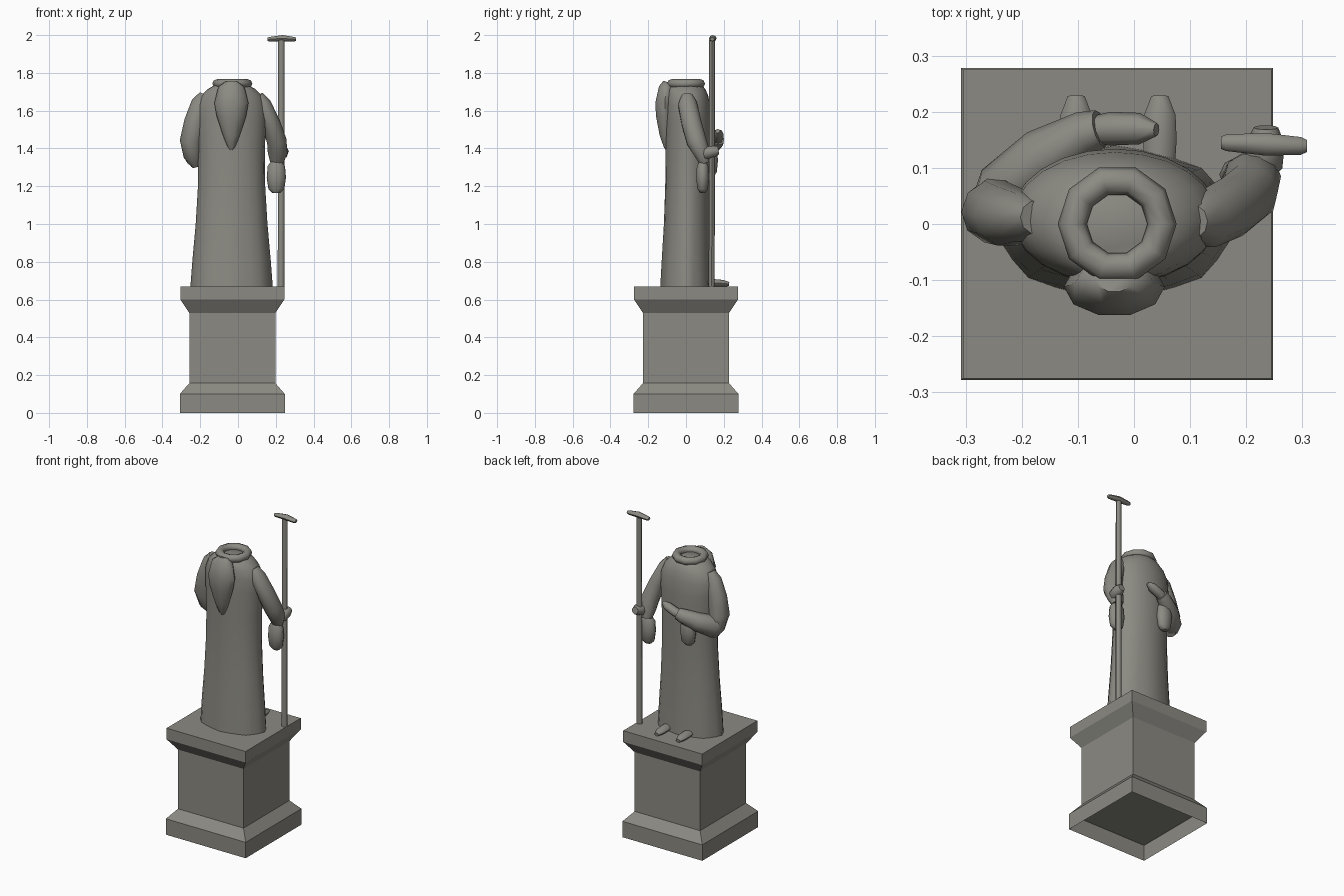
import bpy, bmesh, math
from mathutils import Vector

stone = bpy.data.materials.new("grey stone")
stone.diffuse_color = (0.26, 0.255, 0.225, 1)
CX = -0.03  # axis of plinth and figure


def finish(name, bm, smooth=50):
    bmesh.ops.recalc_face_normals(bm, faces=bm.faces)
    me = bpy.data.meshes.new(name)
    bm.to_mesh(me)
    bm.free()
    ob = bpy.data.objects.new(name, me)
    bpy.context.collection.objects.link(ob)
    me.materials.append(stone)
    if smooth:
        bpy.ops.object.select_all(action='DESELECT')
        ob.select_set(True)
        bpy.context.view_layer.objects.active = ob
        bpy.ops.object.shade_smooth_by_angle(angle=math.radians(smooth))
    return ob


def skin(bm, rings, caps=(True, True)):
    """Bridge rings of points into a closed surface."""
    vs = [[bm.verts.new(p) for p in ring] for ring in rings]
    n = len(vs[0])
    for a, b in zip(vs, vs[1:]):
        for i in range(n):
            j = (i + 1) % n
            bm.faces.new((a[i], a[j], b[j], b[i]))
    if caps[0]:
        bm.faces.new(vs[0][::-1])
    if caps[1]:
        bm.faces.new(vs[-1])
    return vs


def tube(name, pts, n=10, up=(0, 0, 1), smooth=50):
    """Tube along (x, y, z, radius across, radius along up)."""
    bm = bmesh.new()
    cs = [Vector(p[:3]) for p in pts]
    rings = []
    for k, p in enumerate(pts):
        t = (cs[min(k + 1, len(cs) - 1)] - cs[max(k - 1, 0)]).normalized()
        side = t.cross(Vector(up)).normalized()
        top = side.cross(t)
        rings.append([cs[k] + side * p[3] * math.cos(a) + top * p[4] * math.sin(a)
                      for a in (2 * math.pi * i / n for i in range(n))])
    skin(bm, rings)
    return finish(name, bm, smooth)


# Plinth: square moulded block, hollow under the foot
bm = bmesh.new()
profile = [(0.278, 0), (0.278, 0.1), (0.228, 0.157), (0.228, 0.53),
           (0.275, 0.6), (0.275, 0.67)]
vs = skin(bm, [[(CX + sx * h, sy * h, z) for sx, sy in ((-1, -1), (1, -1), (1, 1), (-1, 1))]
               for h, z in profile], (False, True))
finish("plinth", bm, 0)
bm = bmesh.new()
bm.faces.new([bm.verts.new((CX + sx * 0.277, sy * 0.277, 0.1))
              for sx, sy in ((-1, -1), (-1, 1), (1, 1), (1, -1))])
cap = finish("plinth_underside", bm, 0)
cap.data.flip_normals() if cap.data.polygons[0].normal.z > 0 else None

# Robe: (z, half width, half depth, centre y, fold depth)
bm = bmesh.new()
rings = []
for z, rx, ry, cy, fold in [(0.67, 0.218, 0.138, 0.002, 0.05), (0.8, 0.208, 0.132, 0.003, 0.035),
                            (1.0, 0.19, 0.123, 0.006, 0.02), (1.2, 0.178, 0.119, 0.009, 0.008),
                            (1.4, 0.176, 0.12, 0.012, 0), (1.55, 0.184, 0.121, 0.013, 0),
                            (1.63, 0.182, 0.117, 0.011, 0), (1.68, 0.16, 0.11, 0.007, 0),
                            (1.715, 0.125, 0.1, 0.002, 0), (1.738, 0.085, 0.082, 0, 0)]:
    ring = []
    for i in range(24):
        a = 2 * math.pi * i / 24
        k = 1 - fold * (0.5 - 0.5 * math.cos(8 * a))
        ring.append((CX - 0.004 + rx * k * math.cos(a), cy + ry * k * math.sin(a), z))
    rings.append(ring)
skin(bm, rings)
finish("robe", bm)

# Rolled collar
bm = bmesh.new()
N, M = 10, 8
grid = [[bm.verts.new((CX + (0.08 + 0.026 * math.cos(b)) * math.cos(a),
                       (0.08 + 0.026 * math.cos(b)) * math.sin(a), 1.743 + 0.024 * math.sin(b)))
         for b in (2 * math.pi * j / M for j in range(M))]
        for a in (2 * math.pi * i / N for i in range(N))]
for i in range(N):
    for j in range(M):
        bm.faces.new((grid[i][j], grid[(i + 1) % N][j],
                      grid[(i + 1) % N][(j + 1) % M], grid[i][(j + 1) % M]))
finish("collar", bm)

# Hood hanging down the back
tube("hood", [(-0.035, -0.098, 1.752, 0.035, 0.024), (-0.035, -0.105, 1.725, 0.07, 0.04),
              (-0.035, -0.112, 1.64, 0.09, 0.053), (-0.035, -0.112, 1.57, 0.078, 0.049),
              (-0.035, -0.108, 1.47, 0.045, 0.033), (-0.035, -0.103, 1.41, 0.022, 0.016),
              (-0.035, -0.1, 1.388, 0.006, 0.006)], up=(0, -1, 0))

# Arm bent across the chest
tube("bent_upper_arm", [(-0.175, 0.012, 1.685, 0.03, 0.03), (-0.195, 0.012, 1.64, 0.052, 0.045),
                        (-0.225, 0.014, 1.54, 0.06, 0.055), (-0.248, 0.022, 1.44, 0.06, 0.058),
                        (-0.238, 0.04, 1.36, 0.05, 0.05), (-0.222, 0.06, 1.31, 0.026, 0.03)],
     up=(0, 1, 0))
tube("bent_forearm", [(-0.262, 0.03, 1.36, 0.034, 0.05), (-0.235, 0.055, 1.37, 0.055, 0.068),
                      (-0.16, 0.12, 1.405, 0.053, 0.055), (-0.085, 0.163, 1.44, 0.04, 0.042),
                      (-0.06, 0.17, 1.45, 0.034, 0.034)])
tube("bent_hand", [(-0.07, 0.167, 1.445, 0.026, 0.026), (-0.04, 0.17, 1.457, 0.03, 0.026),
                   (0.01, 0.17, 1.478, 0.028, 0.024), (0.04, 0.168, 1.492, 0.012, 0.012)], n=8)

# Arm holding the staff
tube("staff_arm", [(0.105, 0.005, 1.68, 0.03, 0.03), (0.13, 0.008, 1.635, 0.045, 0.052),
                   (0.175, 0.03, 1.53, 0.05, 0.055), (0.205, 0.055, 1.44, 0.052, 0.055),
                   (0.21, 0.085, 1.375, 0.052, 0.045), (0.205, 0.1, 1.325, 0.035, 0.03)],
     up=(0, 1, 0))
tube("staff_hand", [(0.215, 0.085, 1.36, 0.026, 0.026), (0.23, 0.11, 1.375, 0.036, 0.034),
                    (0.235, 0.145, 1.385, 0.034, 0.032), (0.235, 0.172, 1.39, 0.022, 0.022)], n=8)

# Hanging sleeve ends
for name, x, y, z in (("staff_sleeve", 0.203, 0.088, 1.165), ("bent_sleeve", -0.11, 0.135, 1.255)):
    tube(name, [(x, y, z + dz, r, r * 0.7) for dz, r in
                ((0, 0.022), (0.02, 0.042), (0.08, 0.051), (0.14, 0.046), (0.17, 0.026))],
         up=(0, 1, 0))

# Shoes
for name, x in (("left_shoe", -0.103), ("right_shoe", 0.046)):
    tube(name, [(x, 0.09, 0.688, 0.026, 0.02), (x, 0.15, 0.688, 0.03, 0.02),
                (x, 0.195, 0.686, 0.028, 0.018), (x, 0.228, 0.682, 0.015, 0.011)], n=8)

# Staff with cross handle
tube("staff", [(0.228, 0.136, 0.67, 0.018, 0.016), (0.23, 0.138, 1.975, 0.017, 0.015)],
     n=8, up=(0, 1, 0))
tube("staff_handle", [(0.155, 0.145, 1.978, 0.011, 0.009), (0.165, 0.145, 1.978, 0.015, 0.012),
                      (0.235, 0.142, 1.983, 0.02, 0.017), (0.297, 0.139, 1.978, 0.016, 0.012),
                      (0.308, 0.139, 1.978, 0.011, 0.009)], n=8)
